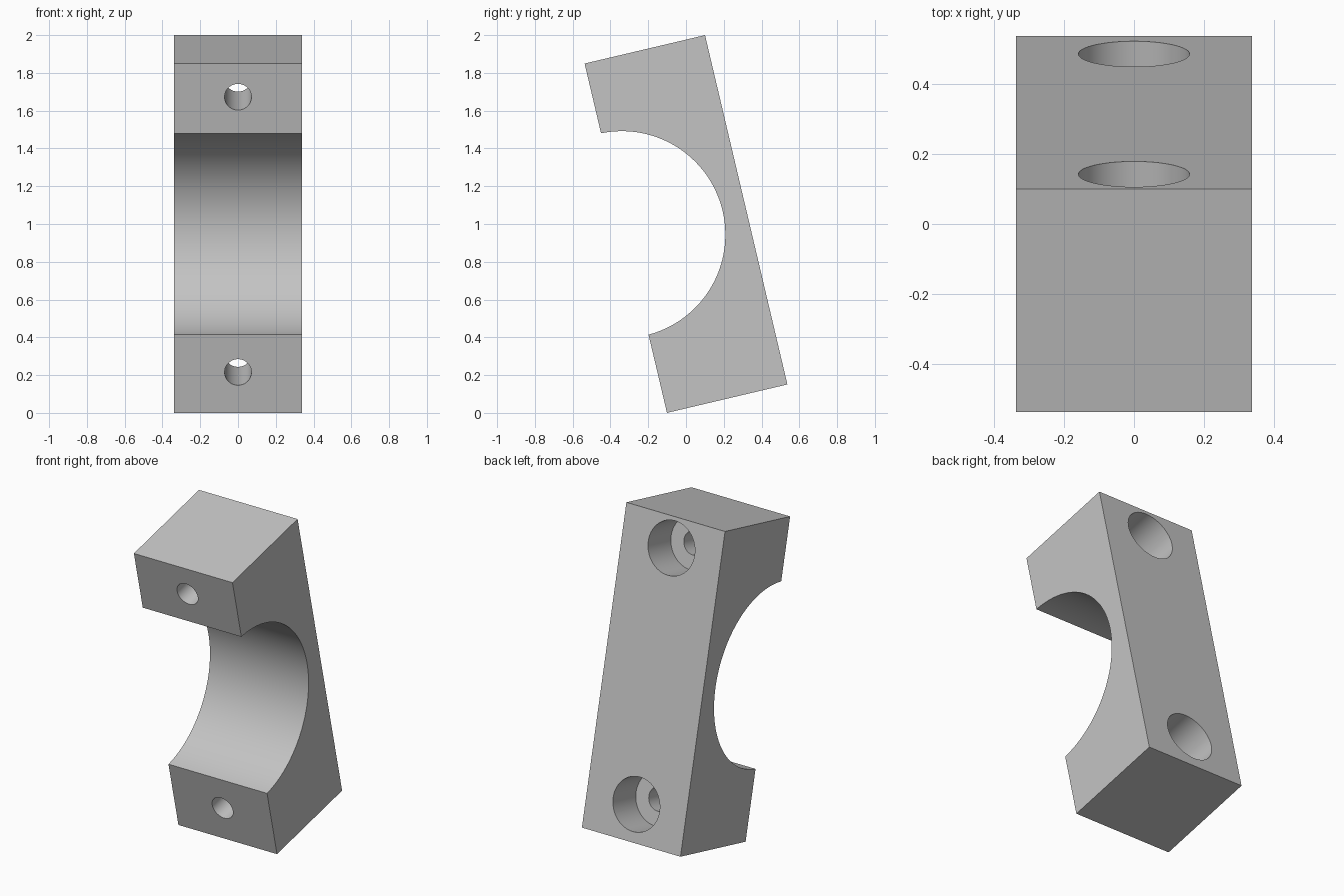
import bpy
import bmesh
from math import radians, sin, cos, asin
from mathutils import Matrix

WIDTH, DEPTH, HEIGHT = 0.676, 0.655, 1.9
TILT = radians(13.27)
ARC_Y, ARC_Z, ARC_R = -0.3435, 0.023, 0.548
HOLE_HEIGHTS = (0.768, -0.729)
BOLT_R, BORE_R, BORE_DEPTH = 0.071, 0.159, 0.23

cube = bpy.data.objects.get("Cube")
if cube:
    bpy.data.objects.remove(cube, do_unlink=True)

grey = bpy.data.materials.new("plain grey")
grey.use_nodes = True
grey.diffuse_color = (0.55, 0.55, 0.55, 1)
grey.node_tree.nodes["Principled BSDF"].inputs["Base Color"].default_value = grey.diffuse_color


def add_object(name, bm):
    bmesh.ops.recalc_face_normals(bm, faces=bm.faces)
    mesh = bpy.data.meshes.new(name)
    bm.to_mesh(mesh)
    bm.free()
    mesh.materials.append(grey)
    obj = bpy.data.objects.new(name, mesh)
    bpy.context.collection.objects.link(obj)
    return obj


def hole_cutter(name, radius, y_start, y_end, z):
    """Cylinder along y used to cut one step of a bolt hole."""
    bm = bmesh.new()
    place = Matrix.Translation((0, (y_start + y_end) / 2, z)) @ Matrix.Rotation(radians(90), 4, 'X')
    bmesh.ops.create_cone(bm, cap_ends=True, segments=64, radius1=radius, radius2=radius,
                          depth=y_end - y_start, matrix=place)
    obj = add_object(name, bm)
    obj.hide_render = True
    return obj


# Clamp block: side profile with a round saddle in the front, extruded across x
front, back, top = -DEPTH / 2, DEPTH / 2, HEIGHT / 2
end_angle = asin((front - ARC_Y) / ARC_R)
sweep = radians(180) - 2 * end_angle
steps = 72
profile = [(front, -top), (back, -top), (back, top), (front, top)]
for i in range(steps + 1):
    a = end_angle + sweep * i / steps
    profile.append((ARC_Y + ARC_R * sin(a), ARC_Z + ARC_R * cos(a)))

bm = bmesh.new()
side = bm.faces.new([bm.verts.new((-WIDTH / 2, y, z)) for y, z in profile])
extruded = bmesh.ops.extrude_face_region(bm, geom=[side], use_keep_orig=True)
bmesh.ops.translate(bm, vec=(WIDTH, 0, 0),
                    verts=[v for v in extruded["geom"] if isinstance(v, bmesh.types.BMVert)])
block = add_object("clamp_block", bm)

# Counterbored bolt holes, wide at the back
bpy.ops.object.select_all(action='DESELECT')
bpy.context.view_layer.objects.active = block
block.select_set(True)
for z in HOLE_HEIGHTS:
    for cutter in (hole_cutter("bolt_cutter", BOLT_R, front - 0.1, back + 0.1, z),
                   hole_cutter("counterbore_cutter", BORE_R, back - BORE_DEPTH, back + 0.1, z)):
        cut = block.modifiers.new("hole", 'BOOLEAN')
        cut.operation = 'DIFFERENCE'
        cut.solver = 'EXACT'
        cut.object = cutter
        bpy.ops.object.modifier_apply(modifier=cut.name)
        bpy.data.objects.remove(cutter, do_unlink=True)

# Smooth curved walls, crisp edges, then lean the block
bpy.ops.object.shade_smooth_by_angle(angle=radians(30))
block.rotation_euler.x = TILT
block.location.z = 1
